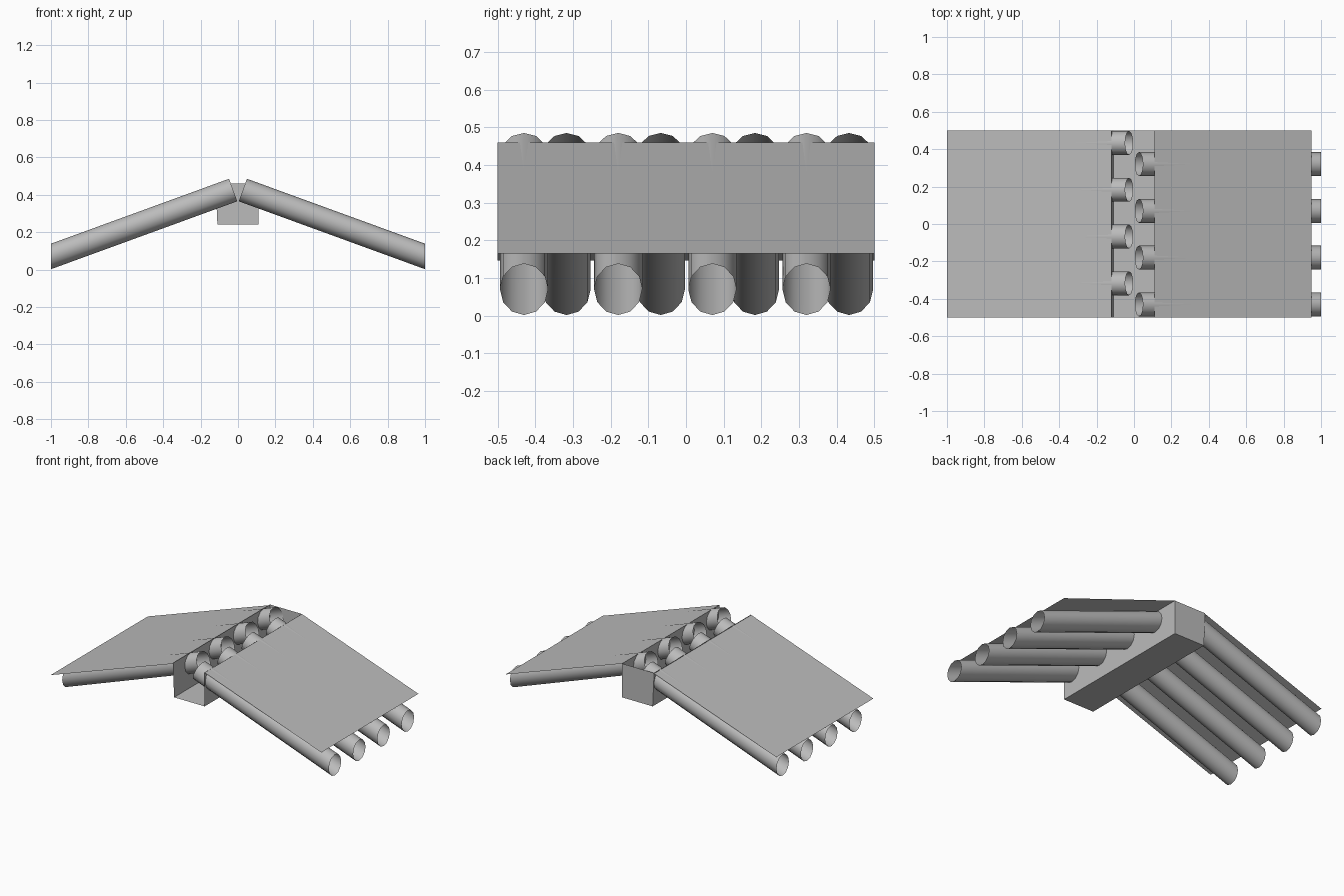
import bpy
from math import cos, sin, pi, tan, radians

cube = bpy.data.objects.get("Cube")
if cube:
    bpy.data.objects.remove(cube, do_unlink=True)

grey = bpy.data.materials.new("plain_grey")
grey.use_nodes = True
COLOR = (0.5, 0.5, 0.5, 1)
grey.diffuse_color = COLOR
grey.node_tree.nodes["Principled BSDF"].inputs["Base Color"].default_value = COLOR

SLOPE = radians(20)
RADIUS = 0.064
SIDES = 12
HALF = 0.5   # half depth of the roof


def make(name, verts, faces, smooth=False):
    mesh = bpy.data.meshes.new(name)
    mesh.from_pydata(verts, [], faces)
    mesh.materials.append(grey)
    for poly in mesh.polygons:
        poly.use_smooth = smooth
    obj = bpy.data.objects.new(name, mesh)
    bpy.context.collection.objects.link(obj)
    return obj


def tube(name, side, y):
    """Open sloping tube: square cut at the ridge, plumb cut at the eave."""
    ridge, eave = [], []
    for i in range(SIDES):
        a = 2 * pi * i / SIDES
        dy, up = RADIUS * sin(a), RADIUS * cos(a)
        ridge.append((side * (0.026 + up * sin(SLOPE)), y + dy,
                      0.423 + up * cos(SLOPE) + 0.002))
        eave.append((side, y + dy, 0.07 + up / cos(SLOPE)))
    faces = []
    for i in range(SIDES):
        j = (i + 1) % SIDES
        quad = (i, j, SIDES + j, SIDES + i)
        faces.append(quad if side < 0 else quad[::-1])
    make(name, ridge + eave, faces, smooth=True)


def panel(name, x_top, x_low):
    """Thin roof sheet lying on the tubes."""
    def z(x):
        return 0.498 - 0.351 * abs(x)
    verts = [(x, y, z(x)) for x, y in ((x_top, -HALF), (x_low, -HALF),
                                       (x_low, HALF), (x_top, HALF))]
    make(name, verts, [(0, 1, 2, 3) if x_low > 0 else (3, 2, 1, 0)])


# Staggered rafters on both slopes
for i in range(4):
    tube(f"left_rafter_{i + 1}", 1, -0.43 + 0.25 * i)
    tube(f"right_rafter_{i + 1}", -1, -0.317 + 0.25 * i)

# Roof sheets
panel("left_roof_panel", 0.11, 0.95)
panel("right_roof_panel", -0.12, -1.0)

# Ridge trough: floor, two walls and a back end, open at top and front
profile = [(-0.12, 0.46), (-0.11, 0.24), (0.11, 0.24), (0.11, 0.46)]
verts = [(x, y, z) for y in (-HALF, HALF) for x, z in profile]
faces = [(i, i + 4, i + 5, i + 1) for i in range(3)] + [(4, 7, 6, 5)]
make("ridge_trough", verts, faces)
